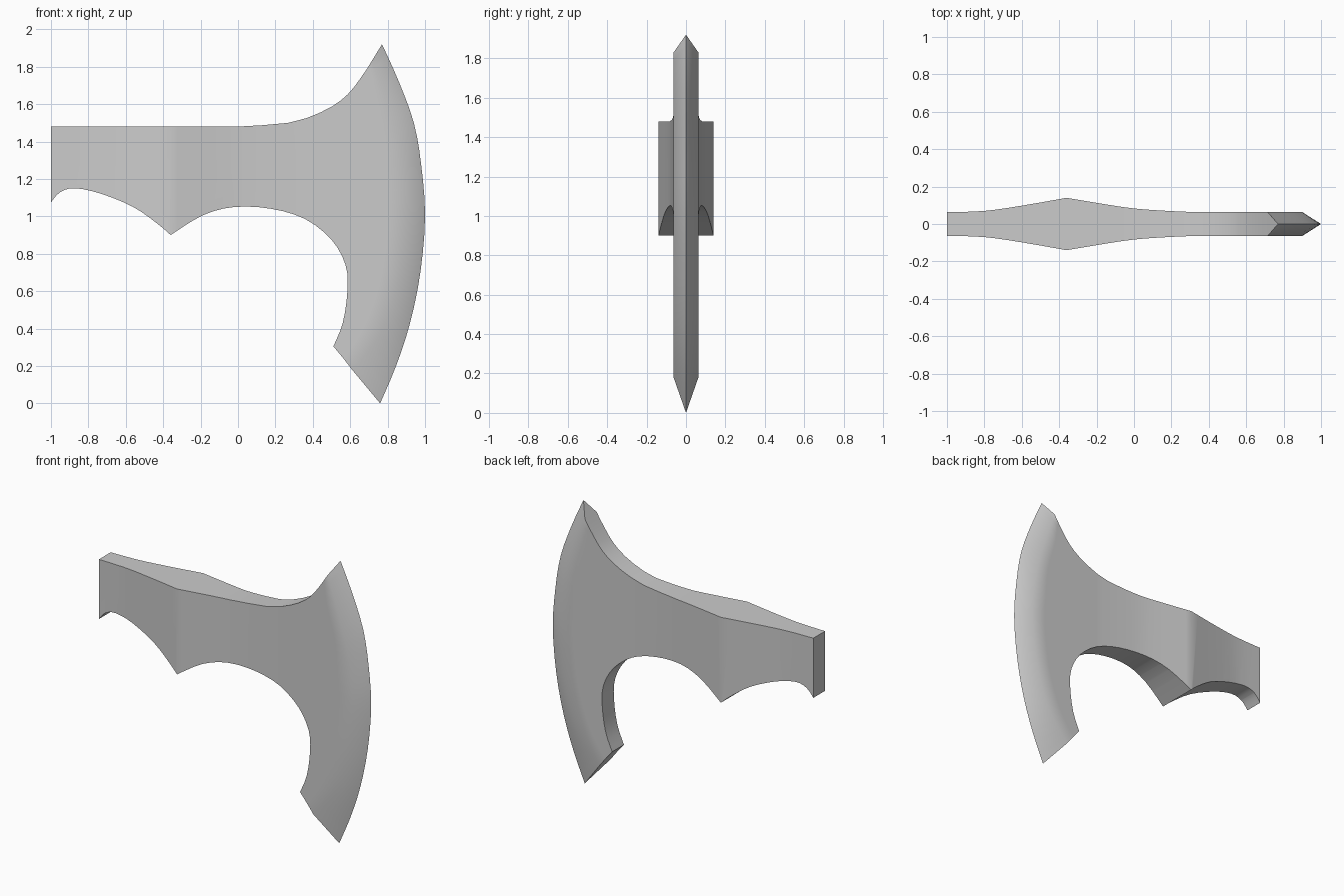
import bpy, bmesh, math

cube = bpy.data.objects.get("Cube")
if cube:
    bpy.data.objects.remove(cube)


def spline(points, steps=3):
    """Smooth curve through 2D points."""
    out = []
    last = len(points) - 1
    for i in range(last):
        a, b, c, d = (points[min(max(k, 0), last)] for k in (i - 1, i, i + 1, i + 2))
        for s in range(steps):
            t = s / steps
            out.append(tuple(q + t / 2 * (r - p + t * (2 * p - 5 * q + 4 * r - w + t * (3 * (q - r) + w - p)))
                             for p, q, r, w in zip(a, b, c, d)))
    return out + [points[last]]


# Half thickness along the head, widest at the eye
swell = (spline([(-1, .063), (-.8, .07), (-.6, .098), (-.36, .14)])
         + spline([(-.36, .14), (-.2, .113), (0, .083), (.2, .069), (.35, .063)])[1:])


def half_thickness(x):
    for (x0, t0), (x1, t1) in zip(swell, swell[1:]):
        if x <= x1:
            return t0 + (t1 - t0) * (x - x0) / (x1 - x0)
    return swell[-1][1]


# Side profile: top edge, rear notch, beard
top = [(-1, 1.48)] + spline([(0, 1.48), (.27, 1.5), (.44, 1.555), (.55, 1.62), (.62, 1.69), (.69, 1.79)], 2)
rear_notch = spline([(-1, 1.075), (-.95, 1.13), (-.87, 1.15), (-.73, 1.12), (-.56, 1.05), (-.43, .96), (-.36, .9)])
beard = spline([(-.36, .9), (-.19, 1.005), (-.02, 1.05), (.18, 1.04), (.36, .985),
                (.5, .875), (.575, .74), (.585, .6), (.56, .43), (.51, .305)])

# Cutting edge, bevel shoulder and the flat behind it
edge = spline([(.77, 1.92), (.86, 1.72), (.94, 1.5), (.98, 1.27), (1, 1), (.975, .7), (.92, .43), (.845, .2), (.76, 0)])
shoulder = spline([(.715, 1.83), (.78, 1.65), (.85, 1.42), (.89, 1.21), (.9, 1),
                   (.865, .7), (.8, .46), (.72, .31), (.61, .18)])
flat = spline([(.69, 1.79), (.71, 1.63), (.77, 1.41), (.79, 1.2), (.8, 1),
               (.765, .7), (.7, .48), (.63, .34), (.56, .245)])

bm = bmesh.new()


def add(points):
    return [bm.verts.new((x, 0, z)) for x, z in points]


edge_v, shoulder_v, flat_v = add(edge), add(shoulder), add(flat)
outline = add(top[:-1]) + flat_v + add((rear_notch + beard[1:])[::-1])
bm.faces.new(outline)
for inner, outer in ((flat_v, shoulder_v), (shoulder_v, edge_v)):
    for i in range(len(inner) - 1):
        bm.faces.new((inner[i], outer[i], outer[i + 1], inner[i + 1]))

# Cut the cheek into columns and push it out to its thickness
for x, _ in swell[1:]:
    bmesh.ops.bisect_plane(bm, geom=bm.verts[:] + bm.edges[:] + bm.faces[:], dist=1e-5,
                           plane_co=(x, 0, 0), plane_no=(1, 0, 0))
ridge = set(edge_v)
for v in bm.verts:
    if v not in ridge:
        v.co.y = -half_thickness(v.co.x)

# Mirror the cheek and close the rim between both sides
rim = [e for e in bm.edges if e.is_boundary and not ridge.issuperset(e.verts)]
twin = {v: v if v in ridge else bm.verts.new((v.co.x, -v.co.y, v.co.z)) for v in bm.verts[:]}
for f in bm.faces[:]:
    bm.faces.new([twin[v] for v in reversed(f.verts)])
for e in rim:
    a, b = e.verts
    bm.faces.new(list(dict.fromkeys((a, b, twin[b], twin[a]))))
bmesh.ops.recalc_face_normals(bm, faces=bm.faces[:])

mesh = bpy.data.meshes.new("axe_head")
bm.to_mesh(mesh)
bm.free()
axe_head = bpy.data.objects.new("axe_head", mesh)
bpy.context.collection.objects.link(axe_head)

# Plain steel
steel = bpy.data.materials.new("steel_grey")
steel.use_nodes = True
colour = (.6, .6, .6, 1)
steel.diffuse_color = colour
steel.node_tree.nodes["Principled BSDF"].inputs["Base Color"].default_value = colour
mesh.materials.append(steel)

bpy.ops.object.select_all(action="DESELECT")
axe_head.select_set(True)
bpy.context.view_layer.objects.active = axe_head
bpy.ops.object.shade_smooth_by_angle(angle=math.radians(40))
